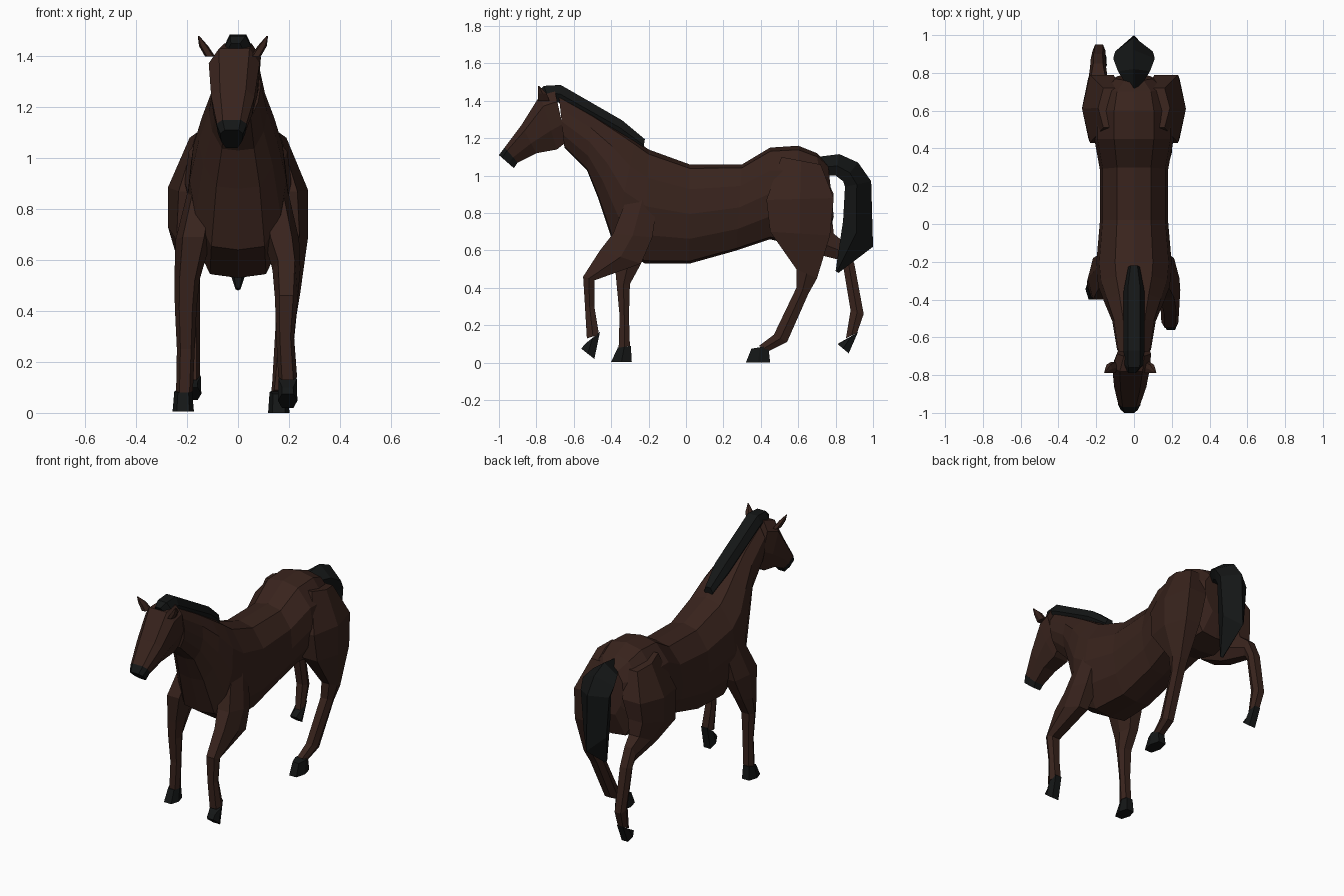
import bpy, bmesh
from mathutils import Vector


def material(name, rgb):
    m = bpy.data.materials.new(name)
    m.diffuse_color = (*rgb, 1)
    return m


COAT = material("brown_coat", (0.04, 0.017, 0.012))
DARK = material("black_hair", (0.007, 0.008, 0.008))

# Half cross-sections as (across, along), mirrored into closed rings
BARREL = [(0, 1), (0.5, 0.92), (0.92, 0.5), (1, 0), (0.88, -0.5), (0.55, -0.95), (0, -1)]
LIMB = [(0.6, 1), (1, 0), (0.6, -1)]
SKULL = [(0.6, 1), (1, 0.6), (0.9, -0.3), (0.5, -1)]
TAIL = [(0, 1), (1, -0.1), (0.7, -1)]


def loft(name, half, sections, mat):
    """Each section: y, z of one edge, y, z of the opposite edge, centre x, half width."""
    profile = half + [(-u, w) for u, w in reversed(half) if u > 0]
    bm = bmesh.new()
    rings = []
    for y1, z1, y2, z2, cx, hw in sections:
        a, b = Vector((cx, y1, z1)), Vector((cx, y2, z2))
        mid, v = (a + b) / 2, (a - b) / 2
        rings.append([bm.verts.new(mid + v * w + Vector((u * hw, 0, 0))) for u, w in profile])
    n = len(profile)
    for r, s in zip(rings, rings[1:]):
        for i in range(n):
            bm.faces.new((r[i], r[(i + 1) % n], s[(i + 1) % n], s[i]))
    bm.faces.new(rings[0])
    bm.faces.new(rings[-1])
    bmesh.ops.recalc_face_normals(bm, faces=bm.faces)
    me = bpy.data.meshes.new(name)
    bm.to_mesh(me)
    bm.free()
    me.materials.append(mat)
    ob = bpy.data.objects.new(name, me)
    bpy.context.collection.objects.link(ob)
    return ob


# Torso and neck, from rump to throat
loft("body", BARREL, [
    (0.76, 1.06, 0.79, 0.78, 0, 0.10),
    (0.70, 1.12, 0.75, 0.64, 0, 0.18),
    (0.60, 1.16, 0.60, 0.62, 0, 0.21),
    (0.45, 1.15, 0.45, 0.66, 0, 0.21),
    (0.30, 1.06, 0.27, 0.60, 0, 0.18),
    (0.02, 1.06, 0.02, 0.53, 0, 0.18),
    (-0.20, 1.14, -0.22, 0.53, 0, 0.20),
    (-0.27, 1.19, -0.39, 0.64, 0, 0.19),
    (-0.37, 1.25, -0.47, 0.88, 0, 0.155),
    (-0.50, 1.33, -0.53, 1.03, 0, 0.115),
    (-0.68, 1.43, -0.65, 1.15, 0, 0.09)], COAT)

# Head, turned slightly to one side, and dark muzzle
loft("head", SKULL, [
    (-0.70, 1.45, -0.64, 1.18, 0, 0.09),
    (-0.78, 1.43, -0.69, 1.14, -0.015, 0.10),
    (-0.88, 1.27, -0.80, 1.12, -0.02, 0.085),
    (-0.97, 1.15, -0.90, 1.07, -0.025, 0.058)], COAT)
loft("muzzle", SKULL, [
    (-0.97, 1.15, -0.90, 1.07, -0.025, 0.06),
    (-1.0, 1.11, -0.92, 1.04, -0.025, 0.045)], DARK)

# Ears
for side, s in (("left", -1), ("right", 1)):
    c = -0.02
    loft(side + "_ear", LIMB, [
        (-0.79, 1.40, -0.73, 1.40, c + s * 0.09, 0.02),
        (-0.79, 1.44, -0.745, 1.44, c + s * 0.115, 0.018),
        (-0.79, 1.48, -0.785, 1.48, c + s * 0.135, 0.003)], COAT)

# Mane and tail
loft("mane", LIMB, [
    (-0.79, 1.45, -0.76, 1.40, -0.01, 0.03),
    (-0.76, 1.48, -0.73, 1.40, 0, 0.05),
    (-0.67, 1.485, -0.68, 1.39, 0, 0.055),
    (-0.34, 1.295, -0.37, 1.22, 0, 0.055),
    (-0.22, 1.195, -0.23, 1.13, 0, 0.03)], DARK)
loft("tail", TAIL, [
    (0.70, 1.10, 0.74, 1.00, 0, 0.03),
    (0.82, 1.115, 0.80, 1.00, 0, 0.085),
    (0.92, 1.07, 0.84, 0.97, 0, 0.11),
    (0.99, 0.97, 0.85, 0.94, 0, 0.10),
    (1.00, 0.62, 0.84, 0.76, 0, 0.08),
    (0.815, 0.48, 0.80, 0.49, 0, 0.01)], DARK)

# Front legs: right one reaching forward, left one planted
loft("right_front_leg", LIMB, [
    (-0.30, 0.92, -0.15, 0.88, 0.13, 0.06),
    (-0.39, 0.69, -0.18, 0.67, 0.17, 0.07),
    (-0.46, 0.60, -0.24, 0.53, 0.19, 0.055),
    (-0.55, 0.46, -0.49, 0.44, 0.19, 0.045),
    (-0.54, 0.30, -0.49, 0.30, 0.185, 0.035),
    (-0.53, 0.13, -0.465, 0.15, 0.195, 0.037)], COAT)
loft("left_front_leg", LIMB, [
    (-0.30, 0.92, -0.15, 0.88, -0.13, 0.06),
    (-0.40, 0.69, -0.18, 0.67, -0.175, 0.07),
    (-0.38, 0.52, -0.24, 0.53, -0.20, 0.05),
    (-0.37, 0.41, -0.30, 0.42, -0.205, 0.043),
    (-0.355, 0.25, -0.305, 0.25, -0.205, 0.035),
    (-0.36, 0.08, -0.30, 0.09, -0.21, 0.033)], COAT)

# Hind legs: right one under the belly, left one kicked back
loft("right_hind_leg", LIMB, [
    (0.51, 1.10, 0.72, 1.06, 0.12, 0.07),
    (0.43, 0.87, 0.79, 0.88, 0.17, 0.105),
    (0.45, 0.70, 0.77, 0.68, 0.19, 0.085),
    (0.59, 0.50, 0.70, 0.45, 0.20, 0.045),
    (0.59, 0.40, 0.655, 0.37, 0.19, 0.04),
    (0.47, 0.15, 0.54, 0.11, 0.17, 0.035),
    (0.39, 0.09, 0.44, 0.06, 0.16, 0.03)], COAT)
loft("left_hind_leg", LIMB, [
    (0.51, 1.10, 0.72, 1.06, -0.12, 0.07),
    (0.43, 0.87, 0.79, 0.90, -0.17, 0.105),
    (0.45, 0.68, 0.78, 0.78, -0.19, 0.085),
    (0.62, 0.60, 0.79, 0.69, -0.19, 0.06),
    (0.82, 0.55, 0.85, 0.64, -0.19, 0.042),
    (0.84, 0.52, 0.90, 0.53, -0.19, 0.04),
    (0.88, 0.28, 0.95, 0.26, -0.185, 0.035),
    (0.855, 0.13, 0.915, 0.16, -0.18, 0.03)], COAT)

# Hooves: upper edge section, then sole section
HOOVES = {
    "right_front_hoof": [(-0.54, 0.10, -0.46, 0.165, 0.195, 0.036), (-0.56, 0.075, -0.49, 0.02, 0.195, 0.038)],
    "left_front_hoof": [(-0.365, 0.08, -0.295, 0.09, -0.215, 0.035), (-0.40, 0.005, -0.29, 0.005, -0.215, 0.042)],
    "right_hind_hoof": [(0.35, 0.075, 0.44, 0.09, 0.16, 0.036), (0.32, 0, 0.45, 0, 0.16, 0.042)],
    "left_hind_hoof": [(0.85, 0.12, 0.92, 0.165, -0.18, 0.034), (0.81, 0.10, 0.87, 0.05, -0.18, 0.036)],
}
for name, sections in HOOVES.items():
    loft(name, LIMB, sections, DARK)
